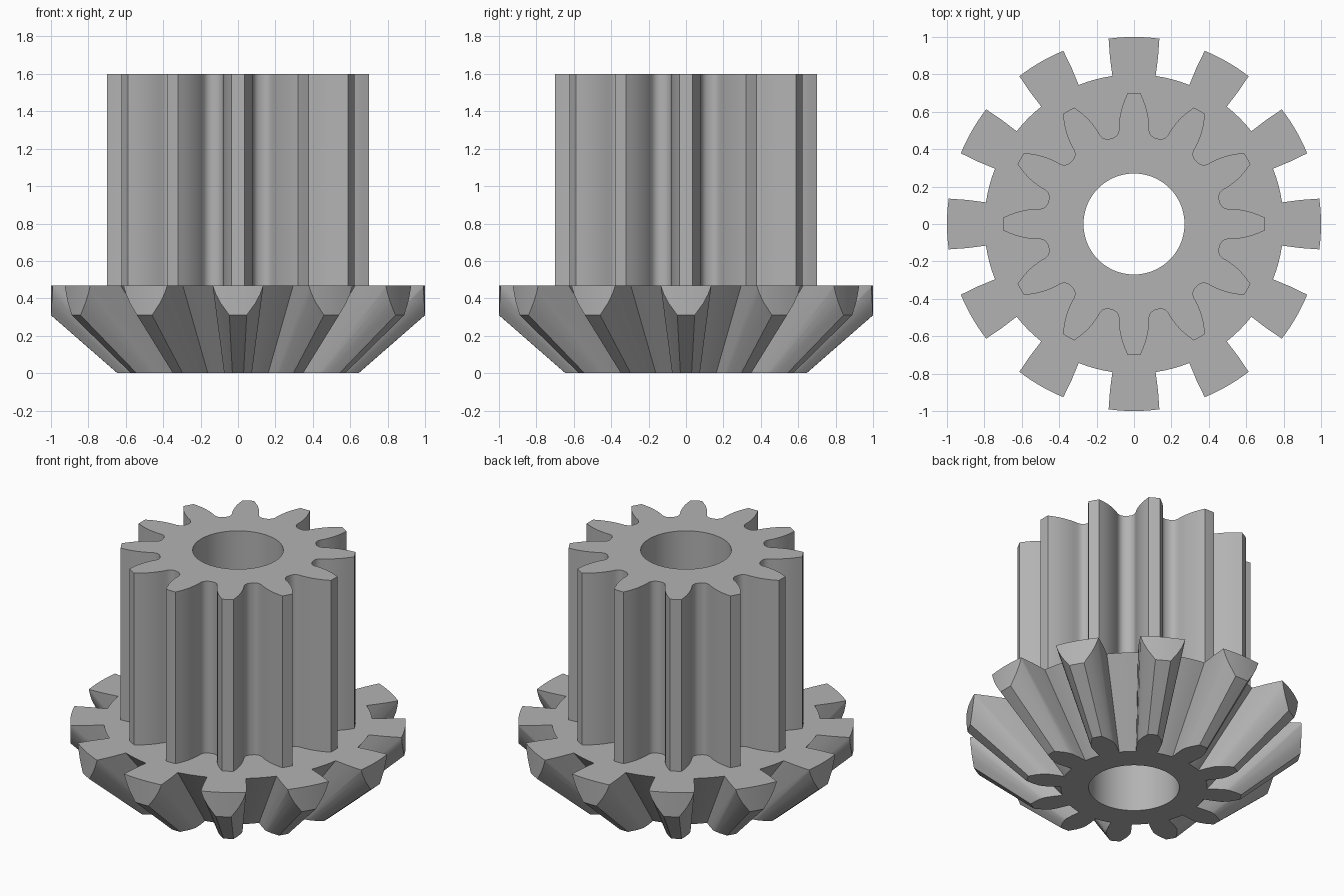
import bpy
import bmesh
import math

TEETH = 12
BEVEL_TOP = 0.47
TOP = 1.6
APEX = 0.563      # depth of the bevel cone apex below the base
BORE = 0.27
OUTER = 1.0

cube = bpy.data.objects.get("Cube")
if cube:
    bpy.data.objects.remove(cube, do_unlink=True)

steel = bpy.data.materials.new("steel grey")
steel.use_nodes = True
colour = (0.45, 0.45, 0.45, 1)
steel.diffuse_color = colour
steel.node_tree.nodes["Principled BSDF"].inputs["Base Color"].default_value = colour


def gear_outline(flank, root, root_steps):
    """Closed outline from one tooth flank given as (radius, half width), root to tip."""
    half = [(r, math.asin(w / r)) for r, w in flank]
    tooth = [(r, -a) for r, a in half] + [(flank[-1][0], 0)]
    tooth += [(r, a) for r, a in reversed(half)]
    pitch = math.tau / TEETH
    start = half[0][1]
    gap = pitch - 2 * start
    tooth += [(root, start + gap * i / root_steps) for i in range(1, root_steps)]
    points = []
    for k in range(TEETH):
        for r, a in tooth:
            angle = a + k * pitch
            points.append((r * math.cos(angle), r * math.sin(angle)))
    return points


def solid(name, rings, closed=False):
    """Join rings of points; cap the ends, or link last to first when closed."""
    bm = bmesh.new()
    loops = [[bm.verts.new(p) for p in ring] for ring in rings]
    n = len(loops[0])
    pairs = list(zip(loops, loops[1:]))
    if closed:
        pairs.append((loops[-1], loops[0]))
    else:
        bm.faces.new(loops[0])
        bm.faces.new(loops[-1])
    for a, b in pairs:
        for i in range(n):
            j = (i + 1) % n
            bm.faces.new((a[i], a[j], b[j], b[i]))
    bmesh.ops.recalc_face_normals(bm, faces=bm.faces)
    mesh = bpy.data.meshes.new(name)
    bm.to_mesh(mesh)
    bm.free()
    mesh.materials.append(steel)
    obj = bpy.data.objects.new(name, mesh)
    bpy.context.collection.objects.link(obj)
    return obj


def lift(outline, z, scale=1):
    return [(x * scale, y * scale, z) for x, y in outline]


def circle(radius, z, count=192):
    return [(radius * math.cos(math.tau * i / count),
             radius * math.sin(math.tau * i / count), z) for i in range(count)]


def combine(target, other, operation):
    mod = target.modifiers.new(operation.lower(), "BOOLEAN")
    mod.operation = operation
    mod.solver = "EXACT"
    mod.object = other
    bpy.ops.object.modifier_apply(modifier=mod.name)
    bpy.data.objects.remove(other, do_unlink=True)


# Bevel gear: one outline widening away from the cone apex
bevel_flank = [(0.436, 0.063), (0.49, 0.070), (0.545, 0.074),
               (0.57, 0.068), (0.60, 0.056), (0.645, 0.030)]
bevel = gear_outline(bevel_flank, 0.436, 4)
gear = solid("bevel_and_spur_gear",
             [lift(bevel, 0), lift(bevel, BEVEL_TOP, 1 + BEVEL_TOP / APEX)])

# Spur gear: straight teeth with rounded roots, sunk a little into the bevel gear
spur_flank = [(0.474, 0.108), (0.479, 0.096), (0.490, 0.085), (0.51, 0.080),
              (0.54, 0.080), (0.575, 0.076), (0.61, 0.069), (0.64, 0.060),
              (0.67, 0.048), (0.70, 0.034)]
spur = gear_outline(spur_flank, 0.473, 2)
spur_gear = solid("spur_gear", [lift(spur, BEVEL_TOP - 0.07), lift(spur, TOP)])

# Tube that trims the outer rim and opens the bore
low, high = -0.2, TOP + 0.2
tube = solid("trim_tube", [circle(OUTER, low), circle(OUTER, high),
                           circle(BORE, high), circle(BORE, low)], closed=True)
tube.hide_render = True

for o in bpy.context.selected_objects:
    o.select_set(False)
bpy.context.view_layer.objects.active = gear
gear.select_set(True)
combine(gear, spur_gear, "UNION")
combine(gear, tube, "INTERSECT")
bpy.ops.object.shade_smooth_by_angle(angle=math.radians(28))
